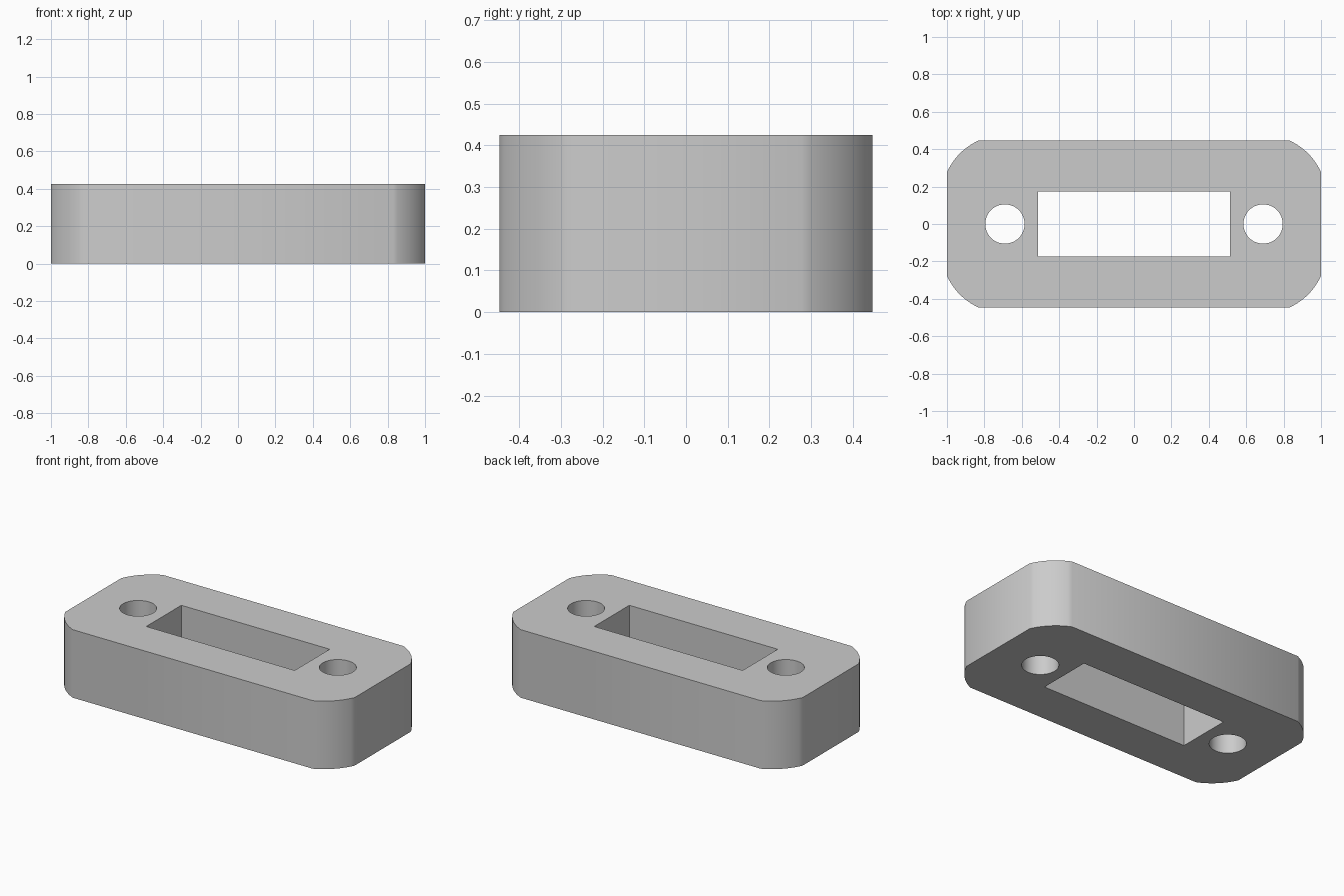
import bpy, bmesh
from math import cos, sin, radians

cube = bpy.data.objects.get("Cube")
if cube:
    bpy.data.objects.remove(cube, do_unlink=True)

HEIGHT = 0.425


def arc(cx, cy, radius, start, end, steps):
    """Points along an arc, angles in degrees, both ends included."""
    angles = [radians(start + (end - start) * i / steps) for i in range(steps + 1)]
    return [(cx + radius * cos(a), cy + radius * sin(a)) for a in angles]


# Outer outline: one bulged corner, mirrored into the other three
corner = arc(0.693, 0.14, 0.336, 24, 66, 10)
corner[0] = (1.0, corner[0][1])
outline = corner + [(-x, y) for x, y in reversed(corner)]
outline += [(-x, -y) for x, y in outline]

# Central slot and the two round bolt holes
slot = [(0.513, 0.173), (-0.513, 0.173), (-0.513, -0.173), (0.513, -0.173)]
holes = [arc(side * 0.69, 0, 0.105, 0, 360, 48)[:-1] for side in (-1, 1)]

# Fill the flat plate around the openings, then raise it
bm = bmesh.new()
for loop in [outline, slot] + holes:
    verts = [bm.verts.new((x, y, 0)) for x, y in loop]
    for a, b in zip(verts, verts[1:] + verts[:1]):
        bm.edges.new((a, b))
bmesh.ops.triangle_fill(bm, use_beauty=True, edges=bm.edges[:], normal=(0, 0, 1))
raised = bmesh.ops.extrude_face_region(bm, geom=bm.faces[:], use_keep_orig=True)
top = [g for g in raised["geom"] if isinstance(g, bmesh.types.BMVert)]
bmesh.ops.translate(bm, vec=(0, 0, HEIGHT), verts=top)
bmesh.ops.recalc_face_normals(bm, faces=bm.faces[:])

mesh = bpy.data.meshes.new("spacer_block")
bm.to_mesh(mesh)
bm.free()
block = bpy.data.objects.new("spacer_block", mesh)
bpy.context.collection.objects.link(block)

# Plain grey material
grey = bpy.data.materials.new("light_grey")
grey.use_nodes = True
colour = (0.6, 0.6, 0.6, 1)
grey.diffuse_color = colour
grey.node_tree.nodes["Principled BSDF"].inputs["Base Color"].default_value = colour
mesh.materials.append(grey)

# Smooth the rounded walls, keep the rims sharp
bpy.ops.object.select_all(action="DESELECT")
block.select_set(True)
bpy.context.view_layer.objects.active = block
bpy.ops.object.shade_smooth_by_angle(angle=radians(30))
